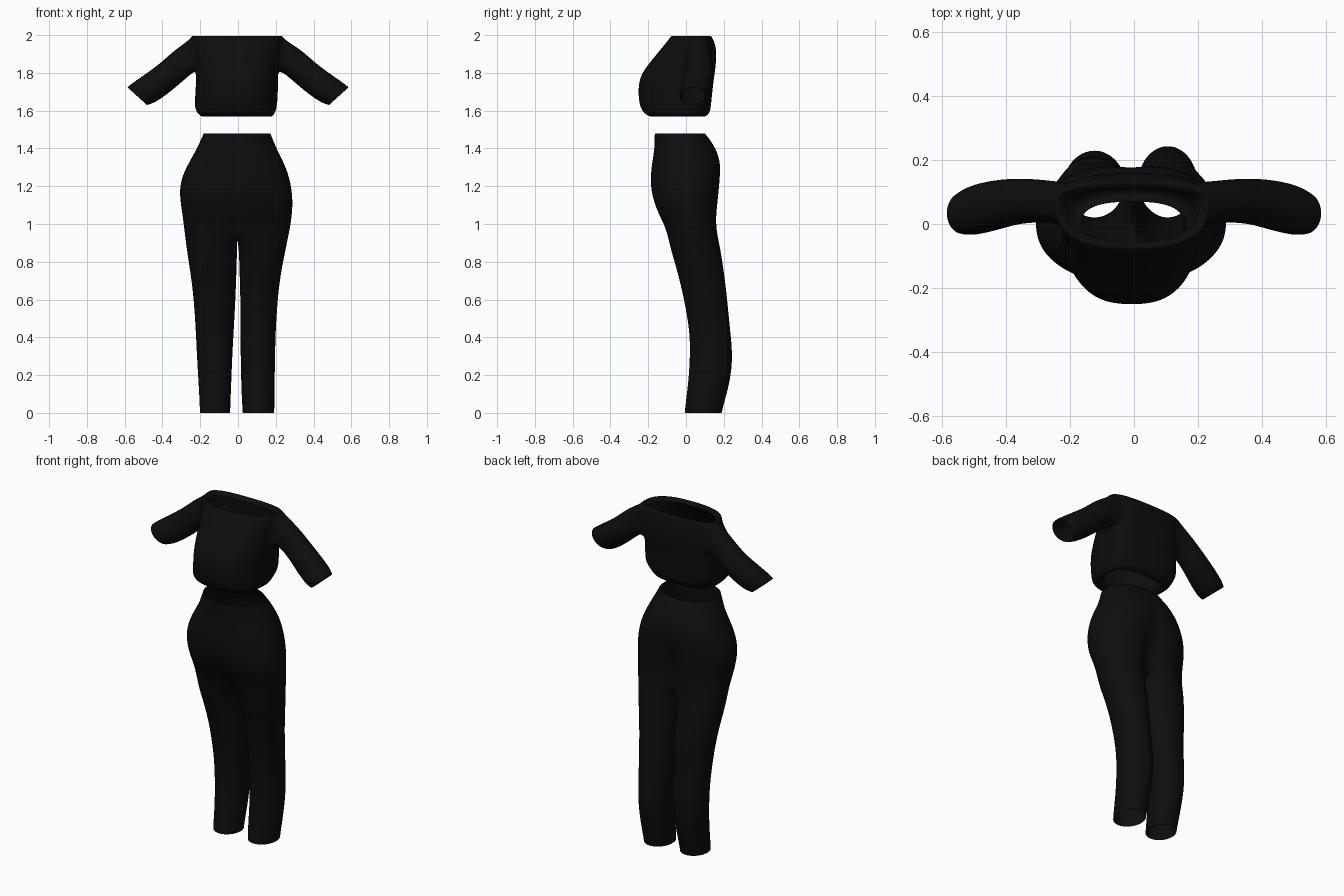
import bpy, bmesh, math
from math import sin, cos, pi, exp, radians

if "Cube" in bpy.data.objects:
    bpy.data.objects.remove(bpy.data.objects["Cube"])

N = 32  # vertices around a body ring

black = bpy.data.materials.new("black_cloth")
black.diffuse_color = (0.004, 0.004, 0.004, 1)
black.use_nodes = True
black.node_tree.nodes["Principled BSDF"].inputs["Base Color"].default_value = black.diffuse_color


def sgn_pow(v, p):
    return math.copysign(abs(v) ** p, v)


def body_ring(bm, z, xl, xr, yf, yb, yc, e, notch_f=0.0, notch_b=0.0):
    """Superellipse ring; index 0 at +x, 8 at back, 16 at -x, 24 at front."""
    cx, rx = (xl + xr) / 2, (xr - xl) / 2
    out = []
    for i in range(N):
        a = 2 * pi * i / N
        c, s = sgn_pow(cos(a), 2 / e), sgn_pow(sin(a), 2 / e)
        depth, notch = (yb - yc, notch_b) if s > 0 else (yc - yf, notch_f)
        s *= 1 - notch * exp(-(c * rx / 0.06) ** 2)
        out.append(bm.verts.new((cx + rx * c, yc + depth * s, z)))
    return out


def bridge(bm, a, b, skip=()):
    n = len(a)
    for i in range(n):
        if i not in skip:
            j = (i + 1) % n
            bm.faces.new((a[i], a[j], b[j], b[i]))


def finish(bm, name):
    bmesh.ops.recalc_face_normals(bm, faces=bm.faces)
    loose = [v for v in bm.verts if not v.link_faces]
    bmesh.ops.delete(bm, geom=loose, context='VERTS')
    me = bpy.data.meshes.new(name)
    bm.to_mesh(me)
    bm.free()
    for p in me.polygons:
        p.use_smooth = True
    me.materials.append(black)
    ob = bpy.data.objects.new(name, me)
    bpy.context.collection.objects.link(ob)
    sub = ob.modifiers.new("smooth", 'SUBSURF')
    sub.levels = sub.render_levels = 2
    return ob


# ---- Cropped top: torso rings from hem to neckline (z, xl, xr, yf, yb) ----
TORSO = [
    (1.585, -.165, .155, -.15, .07),   # turned-in hem
    (1.562, -.180, .170, -.170, .085),
    (1.575, -.205, .188, -.210, .115),
    (1.60, -.226, .202, -.234, .130),
    (1.64, -.230, .209, -.249, .133),
    (1.70, -.226, .212, -.254, .140),
    (1.76, -.223, .212, -.249, .146),
    (1.81, -.223, .212, -.227, .154),
    (1.855, -.226, .217, -.192, .159),
    (1.90, -.231, .222, -.155, .161),
    (1.945, -.240, .230, -.118, .157),
    (1.98, -.250, .240, -.090, .143),
    (2.004, -.243, .233, -.072, .130),
    (1.975, -.215, .207, -.055, .105),  # turned-in neckline
]
LOW, HIGH = 7, 11   # armhole rows
bm = bmesh.new()
rings = [body_ring(bm, *r, 0.07 if r[0] > 1.62 else 0.0, 2.6) for r in TORSO]
armhole = {-1 % N, 0, 1, 2, 13, 14, 15, 16}
for k in range(len(rings) - 1):
    bridge(bm, rings[k], rings[k + 1], armhole if LOW <= k < HIGH else ())

# ---- Sleeves grown from the armholes: x, y, z, radius, y radius, tilt ----
SLEEVE = [
    (.285, .072, 1.865, .078, .068, 53),
    (.36, .073, 1.796, .076, .072, 50),
    (.43, .060, 1.742, .079, .080, 48),
    (.49, .046, 1.701, .079, .081, 45),
    (.520, .038, 1.684, .075, .074, 43),
    (.534, .034, 1.677, .071, .067, 42),
]
for side in (1, -1):
    def col(i):
        return (i if side > 0 else 16 - i) % N
    loop = [(HIGH, 1), (HIGH, 2), (HIGH, 3)]
    loop += [(r, 3) for r in range(HIGH - 1, LOW, -1)]
    loop += [(LOW, i) for i in range(3, -2, -1)]
    loop += [(r, -1) for r in range(LOW + 1, HIGH)]
    loop += [(HIGH, -1), (HIGH, 0)]
    prev = [rings[r][col(i)] for r, i in loop]
    for x, y, z, rn, ry, tilt in SLEEVE:
        t = radians(tilt)
        ring = []
        for j in range(len(loop)):
            a = 2 * pi * j / len(loop)
            ring.append(bm.verts.new((side * (x + cos(t) * rn * cos(a)),
                                      y + ry * sin(a),
                                      z + sin(t) * rn * cos(a))))
        bridge(bm, prev, ring)
        prev = ring
finish(bm, "cropped_top")

# ---- Trousers: hip rings (z, xl, xr, yf, yb, yc, exponent, notches) ----
HIPS = [
    (1.48, -.182, .172, -.166, .100, -.03, 2.2, 0, 0),
    (1.44, -.200, .188, -.167, .133, -.02, 2.2, 0, 0),
    (1.385, -.226, .212, -.169, .168, 0, 2.2, 0, .02),
    (1.32, -.264, .246, -.181, .192, 0, 2.2, 0, .06),
    (1.25, -.298, .272, -.188, .193, 0, 2.2, 0, .14),
    (1.18, -.311, .286, -.189, .188, 0, 2.2, .02, .22),
    (1.11, -.305, .291, -.175, .182, 0, 2.2, .06, .30),
    (1.04, -.294, .286, -.149, .175, .01, 2.2, .12, .38),
    (0.975, -.286, .276, -.117, .175, .03, 2.2, .25, .48),
]
bm = bmesh.new()
rings = [body_ring(bm, *r) for r in HIPS]
for a, b in zip(rings, rings[1:]):
    bridge(bm, a, b)
last = rings[-1]

# Crotch seam joining front middle to back middle
K = 7
f, b = last[24].co, last[8].co
seam = []
for k in range(1, K + 1):
    p = b.lerp(f, k / (K + 1))
    p.z -= 0.045 * sin(pi * k / (K + 1))
    seam.append(bm.verts.new(p))

# Leg rings: z, outer left, inner left, inner right, outer right, yf, yb
LEGS = [
    (.87, -.273, -.003, .003, .254, -.083, .183),
    (.77, -.257, -.006, .006, .233, -.052, .198),
    (.65, -.240, -.010, .010, .215, -.022, .214),
    (.53, -.230, -.016, .012, .206, .003, .225),
    (.41, -.223, -.023, .012, .199, .020, .238),
    (.30, -.218, -.029, .013, .197, .020, .247),
    (.20, -.212, -.033, .015, .195, .015, .239),
    (.10, -.206, -.037, .018, .194, .004, .216),
    (.03, -.203, -.040, .022, .193, -.005, .196),
    (0.0, -.202, -.040, .024, .192, -.007, .190),
]
angles = [-110 + 13.75 * i for i in range(17)] + [110 + 17.5 * i for i in range(1, K + 1)]
for side in (1, -1):
    half = [last[(24 + side * i) % N] for i in range(17)]
    prev = half + seam
    for z, ol, il, ir, orr, yf, yb in LEGS:
        outer, inner = (orr, ir) if side > 0 else (ol, il)
        if side < 0 and z < .6:
            yb -= 0.014
        cx, rx = (outer + inner) / 2, abs(outer - inner) / 2
        ring = [bm.verts.new((cx + side * rx * cos(radians(a)),
                              (yf + yb) / 2 + (yb - yf) / 2 * sin(radians(a)), z))
                for a in angles]
        bridge(bm, prev, ring)
        prev = ring
finish(bm, "trousers")
